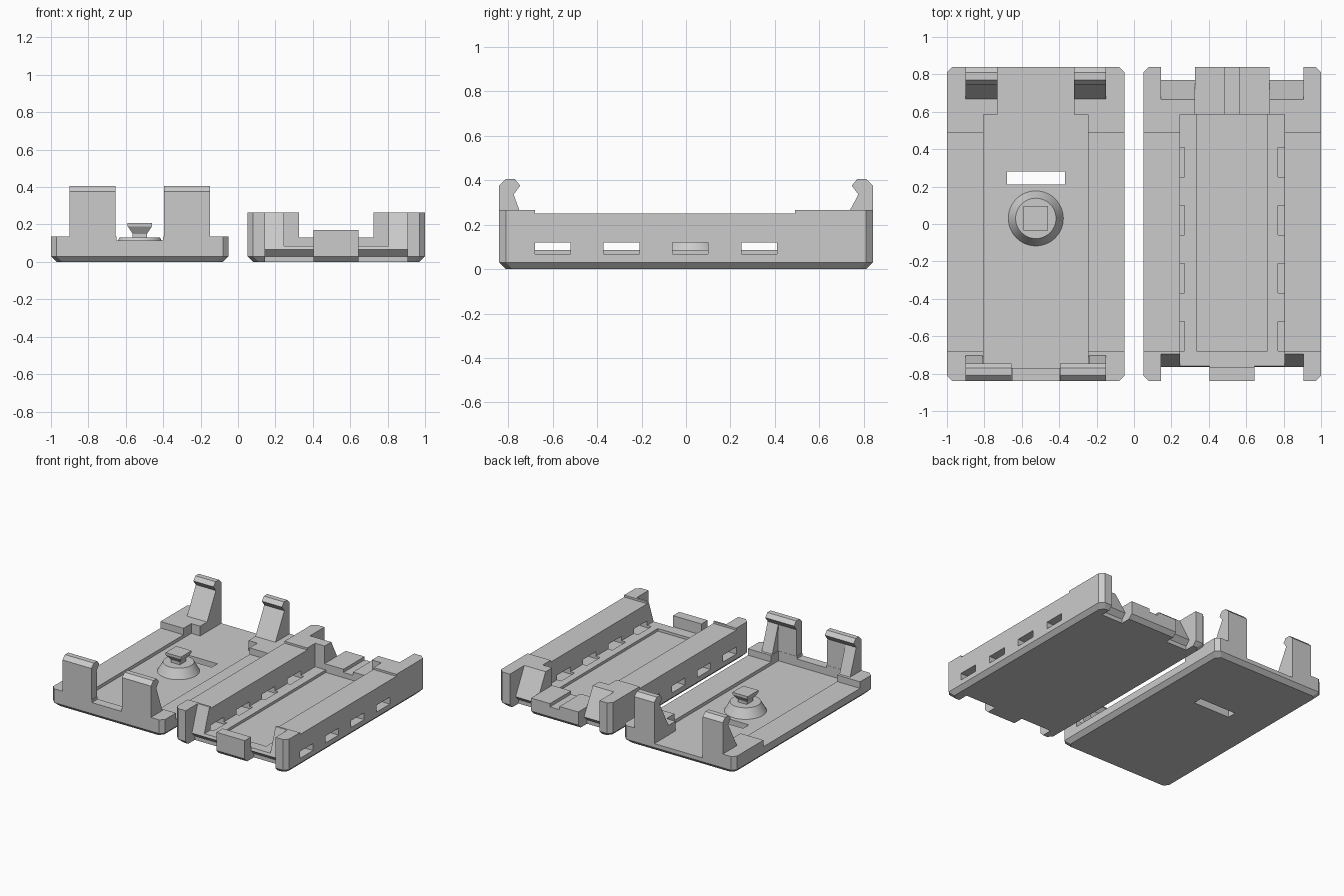
import bpy, bmesh, math
from mathutils import Matrix, Vector

cube = bpy.data.objects.get("Cube")
if cube:
    bpy.data.objects.remove(cube, do_unlink=True)

grey = bpy.data.materials.new("plastic_grey")
grey.use_nodes = True
grey.diffuse_color = (0.6, 0.6, 0.6, 1)
grey.node_tree.nodes["Principled BSDF"].inputs["Base Color"].default_value = (0.6, 0.6, 0.6, 1)


def finish(name, bm):
    bmesh.ops.recalc_face_normals(bm, faces=bm.faces)
    mesh = bpy.data.meshes.new(name)
    bm.to_mesh(mesh)
    bm.free()
    mesh.materials.append(grey)
    obj = bpy.data.objects.new(name, mesh)
    bpy.context.scene.collection.objects.link(obj)
    return obj


def loft(name, rings):
    """Closed solid through rings that have equal point counts."""
    bm = bmesh.new()
    loops = [[bm.verts.new(p) for p in ring] for ring in rings]
    n = len(loops[0])
    for a, b in zip(loops, loops[1:]):
        for i in range(n):
            j = (i + 1) % n
            bm.faces.new((a[i], a[j], b[j], b[i]))
    bm.faces.new(loops[0][::-1])
    bm.faces.new(loops[-1])
    return finish(name, bm)


def prism(name, profile, x0, x1):
    """Side profile of (y, z) points extruded along x."""
    return loft(name, [[(x, y, z) for y, z in profile] for x in (x0, x1)])


def box(name, x0, x1, y0, y1, z0, z1):
    return prism(name, [(y0, z0), (y1, z0), (y1, z1), (y0, z1)], x0, x1)


def cut(target, cutter):
    mod = target.modifiers.new("cut", "BOOLEAN")
    mod.operation = "DIFFERENCE"
    mod.solver = "EXACT"
    mod.object = cutter
    cutter.hide_render = True
    bpy.context.view_layer.update()
    graph = bpy.context.evaluated_depsgraph_get()
    mesh = bpy.data.meshes.new_from_object(target.evaluated_get(graph))
    target.modifiers.clear()
    target.data = mesh
    bpy.data.objects.remove(cutter, do_unlink=True)


def cut_box(target, *size):
    cut(target, box("cutter", *size))


def shell(name, cx, height):
    """Block with chamfered corners and a chamfered bottom edge."""
    def ring(w, d, z, c=0.03):
        corners = [(w, c - d), (w, d - c), (w - c, d), (c - w, d),
                   (-w, d - c), (-w, c - d), (c - w, -d), (w - c, -d)]
        return [(cx + x, y, z) for x, y in corners]
    w, d, c = 0.475, 0.84, 0.03
    return loft(name, [ring(w - c, d - c, 0), ring(w, d, c), ring(w, d, height)])


# Lid tray: floor pocket, rear opening, lowered rims, front lip, cable slot
LX = -0.525
lid = shell("lid_tray", LX, 0.135)
cut_box(lid, LX - 0.28, LX + 0.28, -0.77, 0.585, 0.06, 0.5)
cut_box(lid, LX - 0.205, LX + 0.205, 0.5, 1, 0.06, 0.5)
for x0, x1 in ((-1.1, -0.79), (-0.26, 0.02)):
    cut_box(lid, x0, x1, -0.68, 0.49, 0.085, 0.5)
cut_box(lid, LX - 0.125, LX + 0.125, -1, -0.7, 0.115, 0.5)
cut_box(lid, LX - 0.155, LX + 0.155, 0.21, 0.28, -0.1, 0.5)

# Snap clips, mirrored about the lid's centre line
hook = [(0.84, 0.375), (0.81, 0.405), (0.77, 0.405), (0.745, 0.375), (0.775, 0.335)]
rear = [(0.84, 0.05)] + hook + [(0.665, 0.13), (0.665, 0.05)]
front = [(-y, z) for y, z in [(0.84, 0.05)] + hook + [(0.77, 0.05)]]
rib = [(-0.8, 0.05), (-0.8, 0.335), (-0.775, 0.335), (-0.70, 0.13), (-0.70, 0.05)]
for side, s in (("left", 1), ("right", -1)):
    for part, profile, a, b in (("rear_clip", rear, 0.205, 0.375),
                                ("front_clip", front, 0.13, 0.375),
                                ("front_clip_rib", rib, 0.285, 0.375)):
        prism(side + "_" + part, profile, LX + s * a, LX + s * b)

# Round boss with a flared square peg
bm = bmesh.new()
bmesh.ops.create_cone(bm, cap_ends=True, segments=48, radius1=0.15, radius2=0.108,
                      depth=0.075, matrix=Matrix.Translation(Vector((LX, 0.03, 0.0925))))
boss = finish("peg_boss", bm)
for poly in boss.data.polygons:
    poly.use_smooth = len(poly.vertices) == 4
boss.data.set_sharp_from_angle(angle=math.radians(30))


def square(h, z):
    return [(LX + sx * h, 0.03 + sy * h, z)
            for sx, sy in ((-1, -1), (1, -1), (1, 1), (-1, 1))]


loft("square_peg", [square(0.038, 0.1), square(0.038, 0.15),
                    square(0.065, 0.19), square(0.065, 0.207)])

# Base tray: channel, recess, rear bridge with groove, lowered wall tops
BX = 0.525
base = shell("base_tray", BX, 0.265)
cut_box(base, BX - 0.28, BX + 0.28, -0.765, 0.585, 0.085, 0.5)
cut_box(base, BX - 0.19, BX + 0.19, -0.68, 0.585, 0.065, 0.5)
cut_box(base, BX - 0.2, BX + 0.2, 0.5, 1, 0.13, 0.5)
cut_box(base, BX - 0.04, BX + 0.04, 0.5, 1, 0.105, 0.5)
cut_box(base, BX - 0.12, BX + 0.12, -1, -0.7, 0.17, 0.5)
for x0, x1 in ((0.02, 0.26), (0.79, 1.1)):
    cut_box(base, x0, x1, -0.68, 0.49, 0.25, 0.5)

# Sloped catches at both ends that receive the clips
def catch(top, edge, s):
    pts = [(top, 0.265), (edge, 0.065), (edge - 0.035, 0.03),
           (edge - 0.035, -0.1), (1, -0.1), (1, 0.4), (top, 0.4)]
    return [(s * y, z) for y, z in pts]


for s in (1, -1):
    cut(base, prism("cutter", catch(0.695, 0.765, -1), BX + s * 0.12, BX + s * 0.38))
    cut(base, prism("cutter", catch(0.665, 0.77, 1), BX + s * 0.2, BX + s * 0.38))

# Vent slots through both side walls
for i in range(4):
    y = -0.68 + i * 0.31
    for x0, x1 in ((0.02, 0.27), (0.77, 1.1)):
        cut_box(base, x0, x1, y, y + 0.16, 0.067, 0.12)
